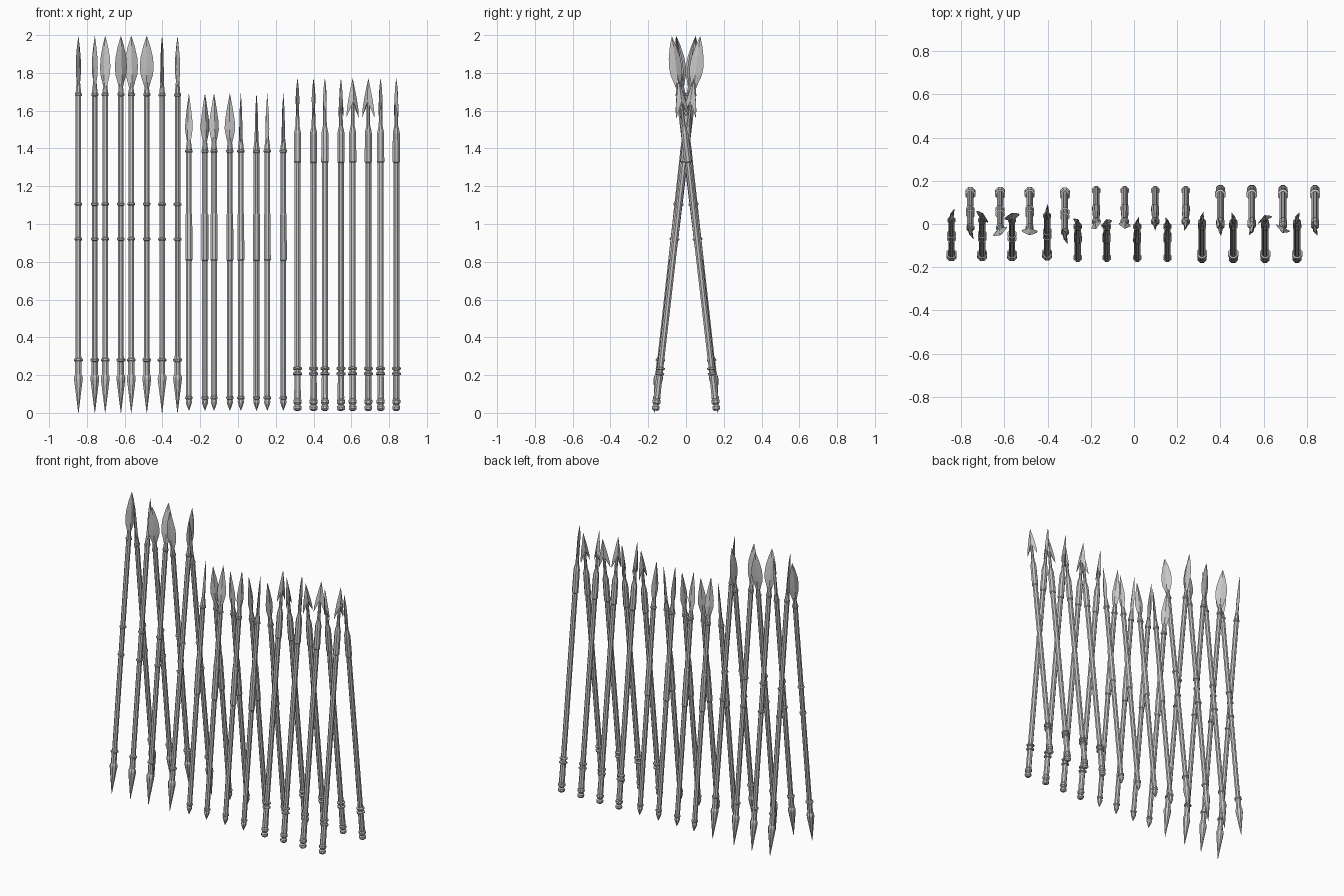
import bpy, bmesh, math
from mathutils import Matrix

if "Cube" in bpy.data.objects:
    bpy.data.objects.remove(bpy.data.objects["Cube"], do_unlink=True)

steel = bpy.data.materials.new("steel_grey")
steel.use_nodes = True
grey = (0.57, 0.57, 0.57, 1)
steel.diffuse_color = grey
steel.node_tree.nodes["Principled BSDF"].inputs["Base Color"].default_value = grey

STRETCH = 1.0065  # leaning poles are slightly longer than they stand
SIDES = 8


def loft(name, rings):
    """Skin a stack of equal point rings and cap both ends."""
    bm = bmesh.new()
    loops = [[bm.verts.new((x, y, z * STRETCH)) for x, y, z in r] for r in rings]
    n = len(loops[0])
    for a, b in zip(loops, loops[1:]):
        for i in range(n):
            j = (i + 1) % n
            bm.faces.new((a[i], a[j], b[j], b[i]))
    bm.faces.new(loops[0][::-1])
    bm.faces.new(loops[-1])
    bmesh.ops.remove_doubles(bm, verts=bm.verts, dist=0.0001)
    bmesh.ops.recalc_face_normals(bm, faces=bm.faces)
    mesh = bpy.data.meshes.new(name)
    bm.to_mesh(mesh)
    bm.free()
    mesh.materials.append(steel)
    return mesh


def turned(name, profile):
    """Lathe (height, radius) pairs into an eight-sided pole."""
    turn = [math.tau * (i + 0.5) / SIDES for i in range(SIDES)]
    return loft(name, [[(r * math.cos(a), r * math.sin(a), z) for a in turn] for z, r in profile])


def blade(name, rows):
    """Ridged blade from (ridge height, half thickness, half width, edge height)."""
    return loft(name, [[(w, 0, e), (0, t, z), (-w, 0, e), (0, -t, z)] for z, t, w, e in rows])


def ring(z, r, shaft, h=0.008):
    return [(z - h, shaft), (z - h / 2, r), (z + h / 2, r), (z + h, shaft)]


# Long spear: spiked butt, four rings, broad leaf blade
S = 0.016
long_pole = turned("long_pole", [(0, 0.001), (0.15, 0.021), (0.18, 0.025), (0.193, 0.024), (0.203, 0.018)]
                   + ring(0.28, 0.025, 0.018) + [(0.3, S)]
                   + ring(0.92, 0.022, S) + ring(1.105, 0.022, S) + ring(1.685, 0.02, S)
                   + [(1.75, 0.01), (1.84, 0.004)])
long_blade = blade("long_blade", [(z, t, w, z) for z, t, w in (
    (1.71, 0.009, 0.009), (1.75, 0.01, 0.02), (1.79, 0.01, 0.033), (1.83, 0.009, 0.037),
    (1.88, 0.008, 0.033), (1.94, 0.006, 0.019), (1.995, 0.0005, 0.0005))])

# Short spear: small spike, wrapped grip, leaf blade
short_pole = turned("short_pole", [(0.012, 0.001), (0.05, 0.016), (0.06, 0.018), (0.07, 0.015)]
                    + ring(0.08, 0.021, S) + [(0.805, S), (0.81, 0.02), (1.05, 0.019), (1.055, S)]
                    + ring(1.385, 0.021, S) + [(1.4, 0.017), (1.46, 0.009), (1.52, 0.004)])
short_blade = blade("short_blade", [(z, t, w, z) for z, t, w in (
    (1.42, 0.01, 0.01), (1.46, 0.01, 0.02), (1.5, 0.009, 0.028), (1.54, 0.008, 0.027),
    (1.61, 0.006, 0.016), (1.69, 0.0005, 0.0005))])

# Barbed spear: knobbed butt, paired collars, thick socket, swept barbs
C = 0.017
barbed_pole = turned("barbed_pole", [(0.012, 0.013), (0.02, 0.022), (0.034, 0.022), (0.042, 0.015)]
                     + ring(0.06, 0.023, C, 0.014) + [(0.08, 0.019), (0.19, 0.018)]
                     + ring(0.207, 0.026, C) + ring(0.235, 0.026, C)
                     + [(1.325, C), (1.33, 0.021), (1.48, 0.02),
                        (1.5, 0.016), (1.52, 0.011), (1.62, 0.009), (1.7, 0.003)])
barbed_head = blade("barbed_head", [(1.645, 0.009, 0.008, 1.645), (1.65, 0.01, 0.036, 1.565),
                    (1.66, 0.01, 0.034, 1.605), (1.69, 0.009, 0.024, 1.665),
                    (1.73, 0.006, 0.012, 1.72), (1.77, 0.0005, 0.0005, 1.77)])

# Each spear: position along the rack and blade turn; front and back alternate.
# Each group also has a foot distance and the slope it leans at.
racks = (
    ("long", long_pole, long_blade, 0.168, 0.11, (
        (-0.845, 68), (-0.758, -65), (-0.703, -42), (-0.62, 30),
        (-0.565, 16), (-0.483, -3))),
    ("leaning_long", long_pole, long_blade, 0.168, 0.122, ((-0.402, 85), (-0.32, -68))),
    ("short", short_pole, short_blade, 0.164, 0.11, (
        (-0.26, -45), (-0.175, 35), (-0.127, 25), (-0.043, -10),
        (0.015, 75), (0.098, 90), (0.155, -68), (0.24, 75))),
    ("barbed", barbed_pole, barbed_head, 0.163, 0.115, (
        (0.315, 80), (0.4, 95), (0.46, 105), (0.545, 68),
        (0.607, 25), (0.69, -25), (0.755, 72), (0.838, -70))),
)
for kind, pole, head, foot, slope, spots in racks:
    for i, (x, yaw) in enumerate(spots):
        side = -1 if i % 2 == 0 else 1
        pose = (Matrix.Translation((x, side * foot, 0))
                @ Matrix.Rotation(side * math.atan(slope), 4, 'X'))
        for part, mesh, turn in (("pole", pole, 0), ("blade", head, yaw)):
            ob = bpy.data.objects.new(f"{kind}_spear_{part}_{i + 1}", mesh)
            ob.matrix_world = pose @ Matrix.Rotation(math.radians(turn), 4, 'Z')
            bpy.context.collection.objects.link(ob)
